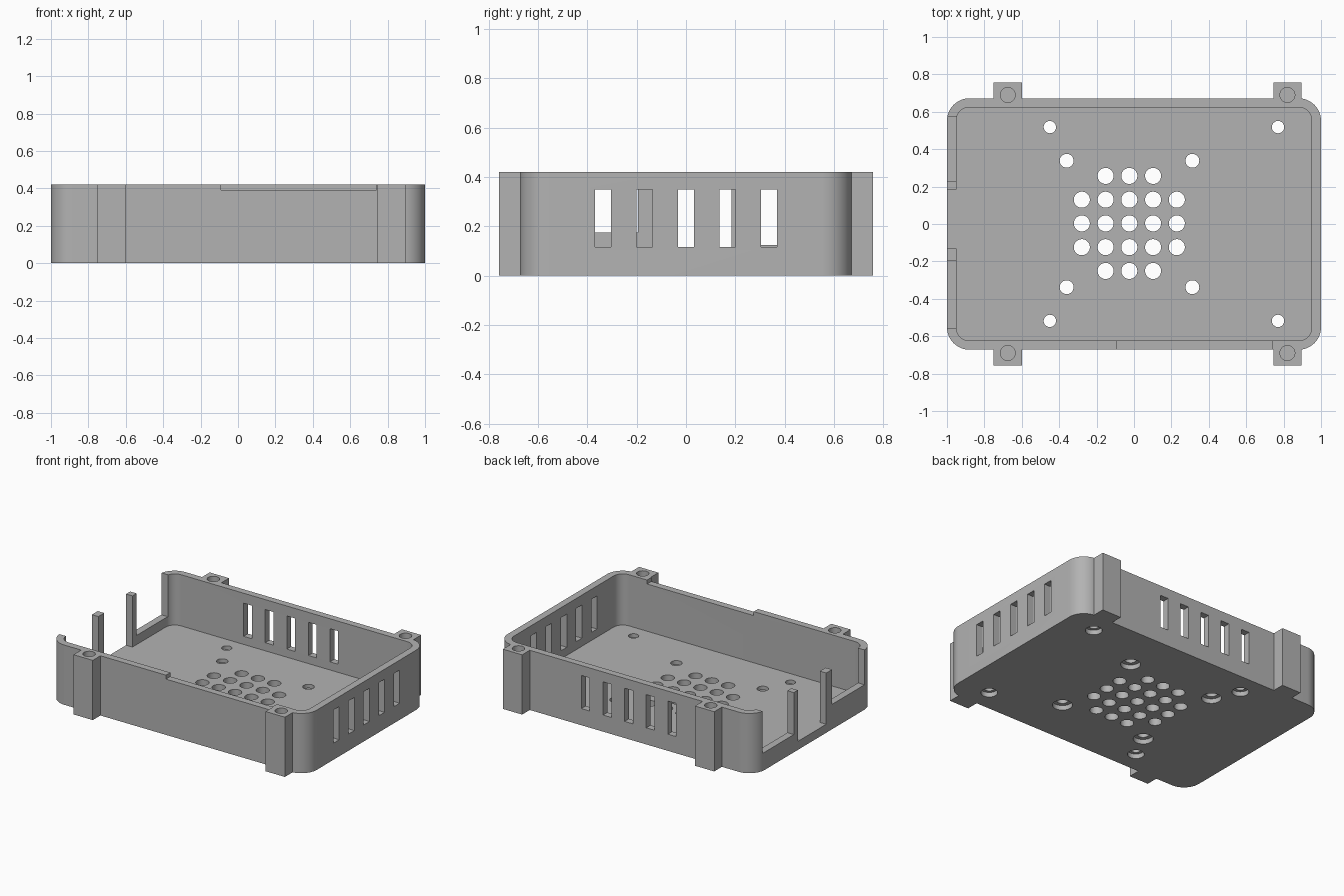
import bpy
import bmesh
from math import cos, sin, pi
from mathutils import Matrix, Vector

cube = bpy.data.objects.get("Cube")
if cube:
    bpy.data.objects.remove(cube, do_unlink=True)

HEIGHT, FLOOR = 0.42, 0.06
HALF_Y, INNER_Y, INNER_X = 0.672, 0.624, 0.95
POST_X = (-0.675, 0.82)
SIDES = (-1, 1)

grey = bpy.data.materials.new("plain grey")
grey.use_nodes = True
grey.diffuse_color = (0.45, 0.45, 0.45, 1)
grey.node_tree.nodes["Principled BSDF"].inputs["Base Color"].default_value = grey.diffuse_color


def add_box(bm, x0, x1, y0, y1, z0, z1):
    size = Matrix.Diagonal((x1 - x0, y1 - y0, z1 - z0, 1))
    centre = Matrix.Translation(((x0 + x1) / 2, (y0 + y1) / 2, (z0 + z1) / 2))
    bmesh.ops.create_cube(bm, size=1, matrix=centre @ size)


def add_cylinder(bm, x, y, radius, z0, z1):
    bmesh.ops.create_cone(bm, cap_ends=True, segments=32, radius1=radius, radius2=radius,
                          depth=z1 - z0, matrix=Matrix.Translation((x, y, (z0 + z1) / 2)))


def add_rounded_block(bm, half_x, half_y, radius, z0, z1, steps=12):
    ring = []
    for corner, (sx, sy) in enumerate(((1, 1), (-1, 1), (-1, -1), (1, -1))):
        for i in range(steps + 1):
            a = (corner + i / steps) * pi / 2
            ring.append(bm.verts.new((sx * (half_x - radius) + radius * cos(a),
                                      sy * (half_y - radius) + radius * sin(a), z0)))
    base = bm.faces.new(ring)
    top = bmesh.ops.extrude_face_region(bm, geom=[base])["geom"]
    bmesh.ops.translate(bm, vec=Vector((0, 0, z1 - z0)),
                        verts=[v for v in top if isinstance(v, bmesh.types.BMVert)])


def make_object(name, bm):
    bmesh.ops.recalc_face_normals(bm, faces=bm.faces)
    mesh = bpy.data.meshes.new(name)
    bm.to_mesh(mesh)
    bm.free()
    mesh.materials.append(grey)
    obj = bpy.data.objects.new(name, mesh)
    bpy.context.collection.objects.link(obj)
    return obj


def combine(target, name, bm, operation):
    tool = make_object(name, bm)
    tool.hide_render = True
    mod = target.modifiers.new(name, "BOOLEAN")
    mod.operation, mod.solver, mod.object = operation, "EXACT", tool
    bpy.context.view_layer.objects.active = target
    bpy.ops.object.modifier_apply(modifier=name)
    bpy.data.objects.remove(tool, do_unlink=True)


# Rounded outer block
bm = bmesh.new()
add_rounded_block(bm, 1, HALF_Y, 0.12, 0, HEIGHT)
case = make_object("case_tray", bm)

# Screw posts on the long sides
bm = bmesh.new()
for x in POST_X:
    for s in SIDES:
        y0, y1 = sorted((s * 0.64, s * 0.757))
        add_box(bm, x - 0.075, x + 0.075, y0, y1, 0, HEIGHT)
combine(case, "screw_posts", bm, "UNION")

# Hollow interior
bm = bmesh.new()
add_rounded_block(bm, INNER_X, INNER_Y, 0.07, FLOOR, HEIGHT + 0.1)
combine(case, "cavity", bm, "DIFFERENCE")

# Wall openings: slots, port gaps and the shallow front notch
bm = bmesh.new()
for i in range(-2, 3):
    c = i * 0.168
    add_box(bm, 0.9, 1.1, c - 0.032, c + 0.032, 0.117, 0.35)
    add_box(bm, c - 0.057, c + 0.007, 0.6, 0.72, 0.117, 0.35)
for y0, y1, sill in ((-0.555, -0.195, 0.175), (-0.13, 0.185, FLOOR), (0.23, 0.575, 0.125)):
    add_box(bm, -1.1, -0.93, y0, y1, sill, HEIGHT + 0.1)
add_box(bm, -0.09, 0.74, -0.72, -0.6, 0.392, HEIGHT + 0.1)
combine(case, "wall_openings", bm, "DIFFERENCE")

# Fan vent, mounting holes and blind post holes
bm = bmesh.new()
for i in range(-2, 3):
    for j in range(-2, 3):
        if abs(i) + abs(j) < 4:
            add_cylinder(bm, -0.025 + i * 0.127, 0.003 + j * 0.127, 0.043, -0.1, 0.1)
mounts = []
for s in SIDES:
    mounts += [(-0.45, s * 0.518, 0.033, 0.054), (0.77, s * 0.518, 0.033, 0.054),
               (-0.36, s * 0.338, 0.037, 0.064), (0.312, s * 0.338, 0.037, 0.064)]
    for x in POST_X:
        add_cylinder(bm, x, s * 0.69, 0.04, 0.12, HEIGHT + 0.1)
for x, y, hole, bore in mounts:
    add_cylinder(bm, x, y, hole, -0.1, 0.1)
combine(case, "round_holes", bm, "DIFFERENCE")

# Counterbores under the mounting holes
bm = bmesh.new()
for x, y, hole, bore in mounts:
    add_cylinder(bm, x, y, bore, -0.1, 0.033)
combine(case, "counterbores", bm, "DIFFERENCE")

# Smooth curved walls, sharp edges
bpy.ops.object.select_all(action="DESELECT")
case.select_set(True)
bpy.context.view_layer.objects.active = case
bpy.ops.object.shade_smooth_by_angle(angle=pi / 6)
